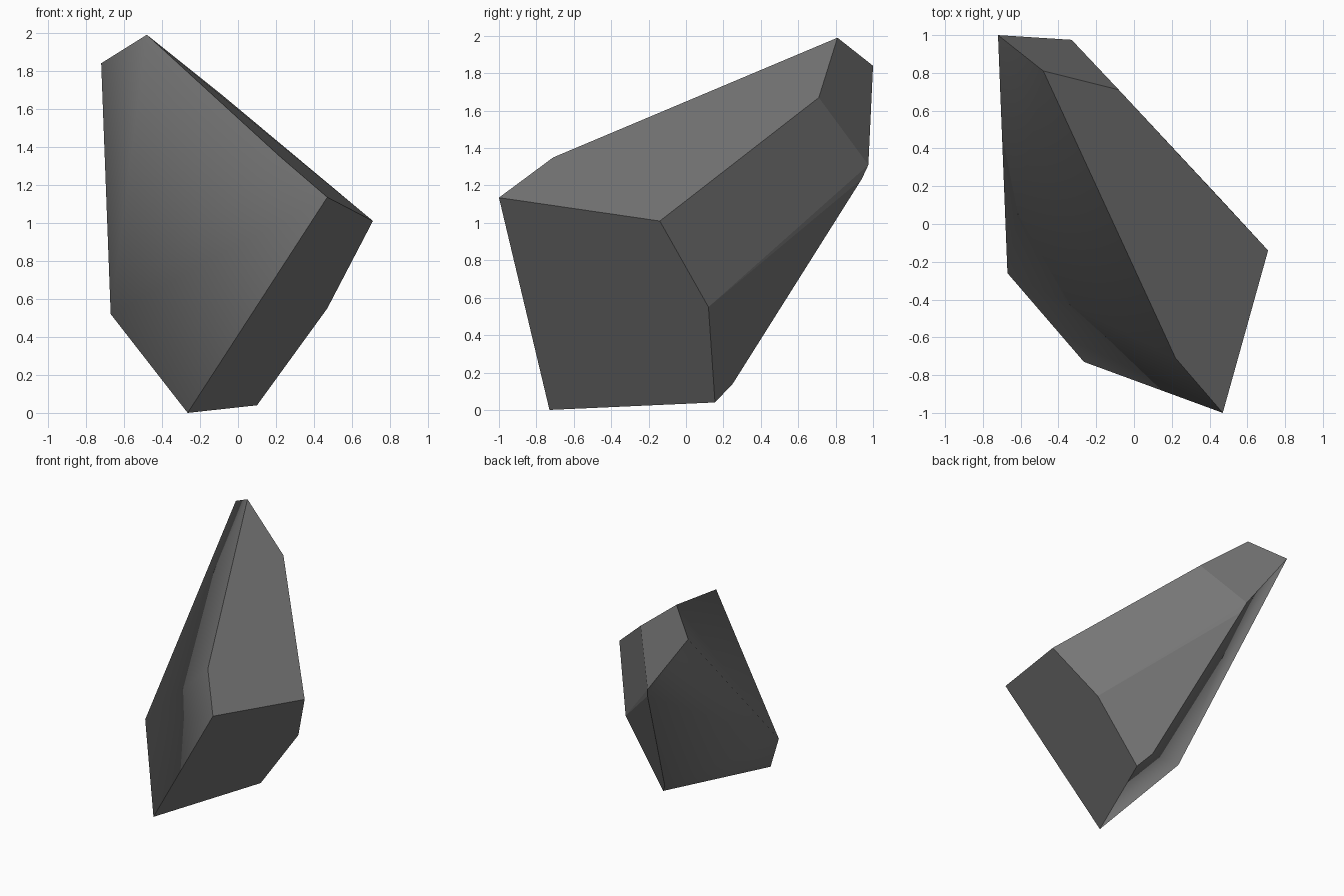
import bpy
import bmesh
import math

if "Cube" in bpy.data.objects:
    bpy.data.objects.remove(bpy.data.objects["Cube"])

# Corner points of the faceted rock shard, grouped by region
TOP = [(-0.48, 0.81, 1.99), (-0.72, 1.00, 1.84), (-0.08, 0.71, 1.67),
       (0.71, -0.14, 1.01), (0.47, -1.00, 1.135), (0.22, -0.71, 1.35)]
RIGHT_AND_BACK = [(0.47, 0.12, 0.55), (-0.33, 0.975, 1.31), (-0.305, 0.94, 1.235)]
BASE = [(0.10, 0.155, 0.04), (0.02, 0.25, 0.14), (-0.265, -0.73, 0.0)]
LEFT = [(-0.67, -0.26, 0.52), (-0.06, -0.82, 0.32)]

stone = bpy.data.materials.new("grey stone")
stone.diffuse_color = (0.18, 0.18, 0.18, 1.0)
stone.use_nodes = True
stone.node_tree.nodes["Principled BSDF"].inputs["Base Color"].default_value = stone.diffuse_color

# Wrap the corners in a convex hull, then merge coplanar triangles into facets
bm = bmesh.new()
for p in TOP + RIGHT_AND_BACK + BASE + LEFT:
    bm.verts.new(p)
hull = bmesh.ops.convex_hull(bm, input=bm.verts[:])
loose = [v for v in bm.verts if not v.link_faces]
bmesh.ops.delete(bm, geom=loose, context='VERTS')
bmesh.ops.recalc_face_normals(bm, faces=bm.faces[:])
bmesh.ops.dissolve_limit(bm, angle_limit=math.radians(4),
                         verts=bm.verts[:], edges=bm.edges[:])
bm.normal_update()

# Left side is one smooth group; every other facet is flat with sharp borders
for f in bm.faces:
    f.smooth = f.normal.x < -0.45
for e in bm.edges:
    e.smooth = all(f.smooth for f in e.link_faces)

mesh = bpy.data.meshes.new("rock_shard")
bm.to_mesh(mesh)
bm.free()
mesh.materials.append(stone)
rock = bpy.data.objects.new("rock_shard", mesh)
bpy.context.collection.objects.link(rock)
